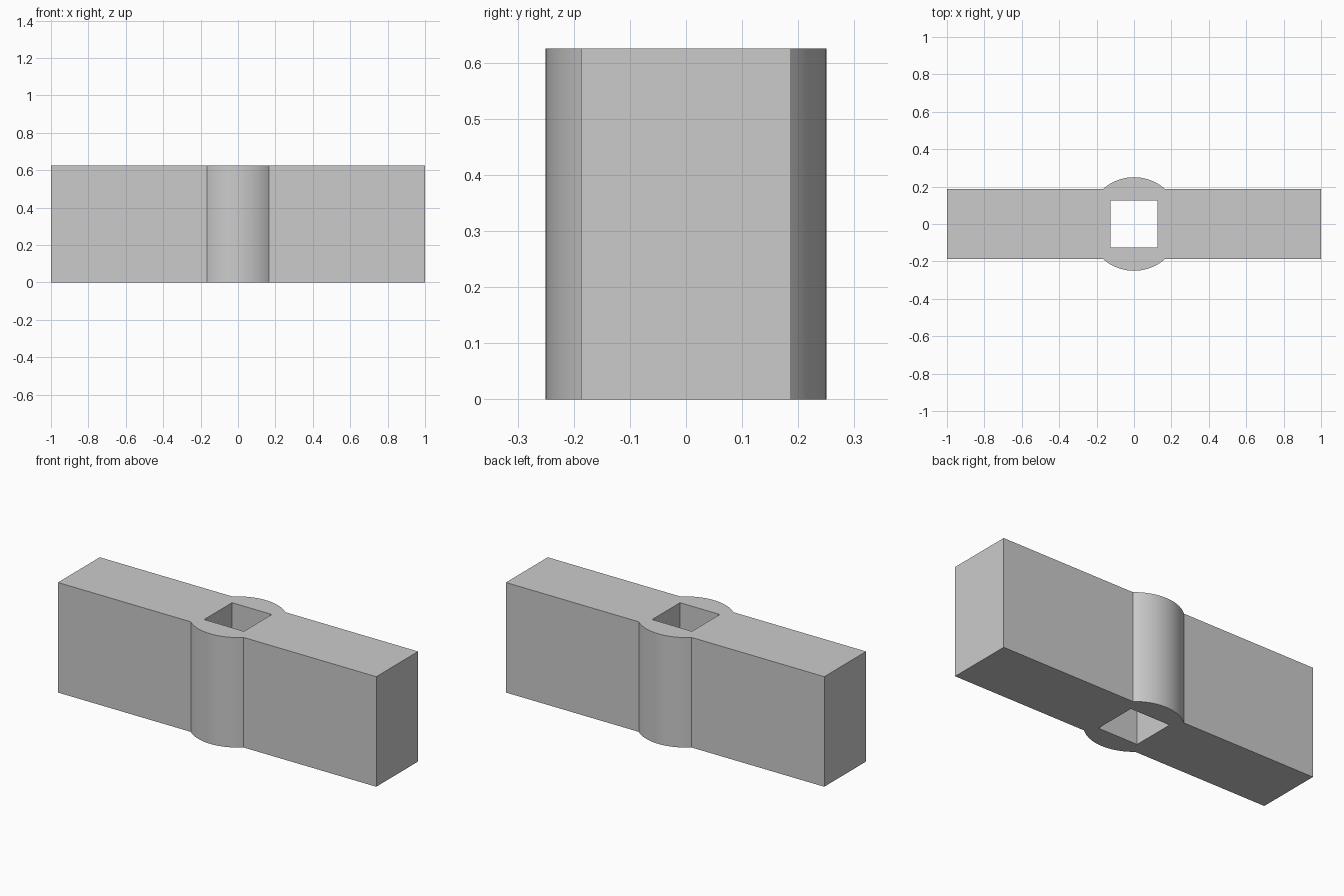
import bpy
import bmesh
from math import asin, cos, sin

cube = bpy.data.objects.get("Cube")
if cube:
    bpy.data.objects.remove(cube, do_unlink=True)

LENGTH, HEIGHT = 2.0, 0.625
BAR = 0.1875      # half thickness of the bar
BOSS = 0.25       # radius of the round boss
HOLE = 0.125      # half width of the square hole
STEPS = 16        # segments in each quarter arc

# Plain grey
grey = bpy.data.materials.new("plain_grey")
grey.use_nodes = True
colour = (0.6, 0.6, 0.6, 1.0)
grey.diffuse_color = colour
grey.node_tree.nodes["Principled BSDF"].inputs["Base Color"].default_value = colour

# Half outline: boss arc from the centre line to the bar, bar end, boss arc back, hole
reach = asin((BOSS**2 - BAR**2) ** 0.5 / BOSS)
arc = [(BOSS * sin(reach * i / STEPS), BOSS * cos(reach * i / STEPS))
       for i in range(STEPS + 1)]
arc[0] = (0.0, BOSS)
quarter = [(HOLE, HOLE), (0.0, HOLE)] + arc + [(LENGTH / 2, BAR)]
outline = [(x, -y) for x, y in quarter] + quarter[::-1]

# Extrude the half outline, leaving the centre plane open
bm = bmesh.new()
base = bm.faces.new([bm.verts.new((x, y, 0.0)) for x, y in outline])
top = bmesh.ops.extrude_face_region(bm, geom=[base], use_keep_orig=True)["geom"]
bmesh.ops.translate(bm, vec=(0, 0, HEIGHT),
                    verts=[v for v in top if isinstance(v, bmesh.types.BMVert)])
bmesh.ops.recalc_face_normals(bm, faces=bm.faces[:])
inner = [f for f in bm.faces if all(abs(v.co.x) < 1e-6 for v in f.verts)]
bmesh.ops.delete(bm, geom=inner, context='FACES')

mesh = bpy.data.meshes.new("hammer_head")
bm.to_mesh(mesh)
bm.free()
mesh.materials.append(grey)
head = bpy.data.objects.new("hammer_head", mesh)
bpy.context.collection.objects.link(head)

# Smooth boss, sharp corners
bpy.ops.object.select_all(action='DESELECT')
head.select_set(True)
bpy.context.view_layer.objects.active = head
bpy.ops.object.shade_smooth_by_angle()

# Mirror to the other half
mirror = head.modifiers.new("mirror", 'MIRROR')
mirror.use_clip = True
mirror.merge_threshold = 0.0001
